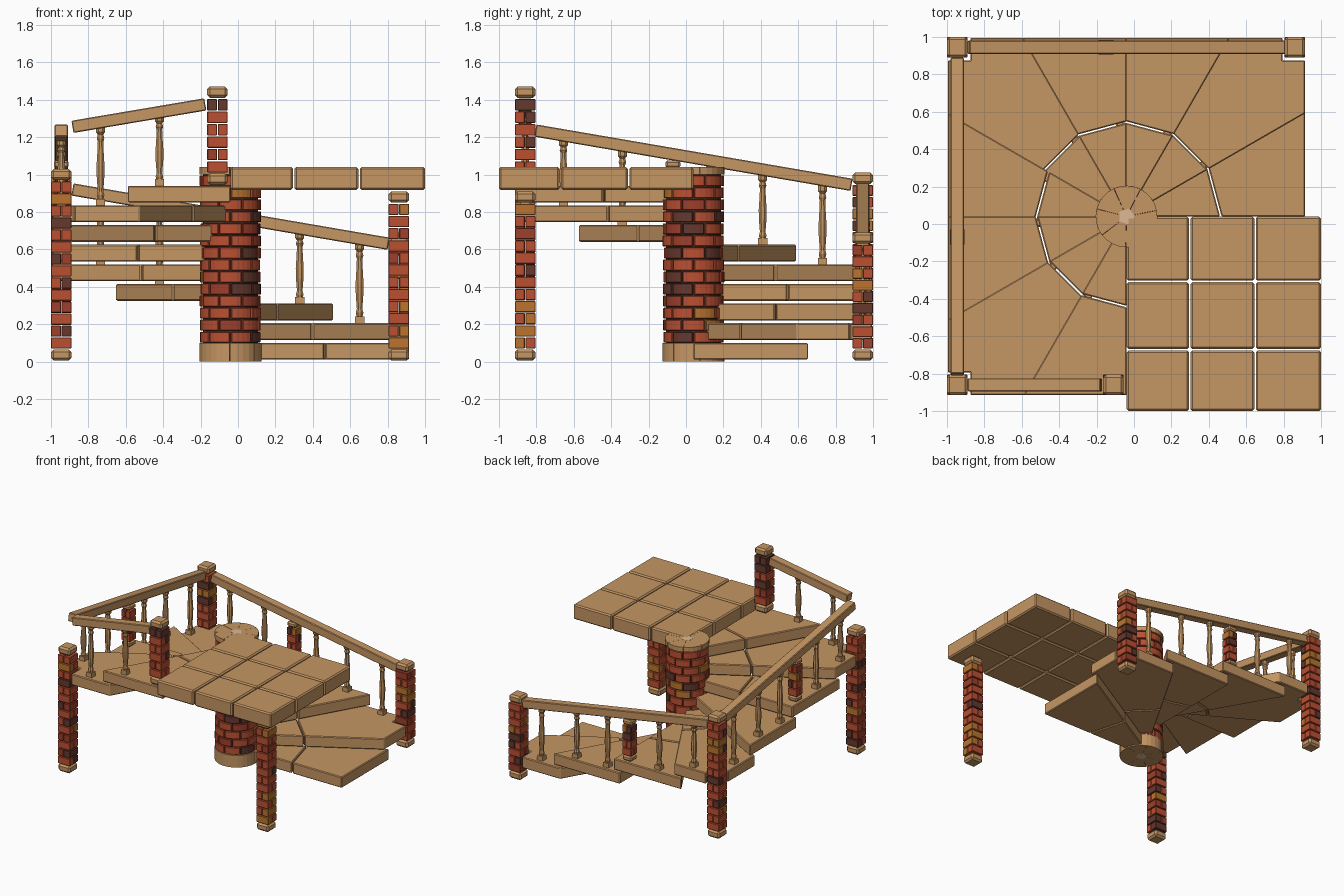
import bpy, bmesh, math, random
from mathutils import Vector

cube = bpy.data.objects.get("Cube")
if cube:
    bpy.data.objects.remove(cube, do_unlink=True)
random.seed(4)


def material(name, rgb):
    m = bpy.data.materials.new(name)
    m.use_nodes = True
    m.diffuse_color = (*rgb, 1)
    m.node_tree.nodes["Principled BSDF"].inputs["Base Color"].default_value = (*rgb, 1)
    return m


MATS = [material("sandy wood", (.56, .305, .125)),
        material("red brick", (.50, .08, .032)),
        material("dark red brick", (.34, .05, .024)),
        material("orange brick", (.50, .175, .028)),
        material("brown brick", (.13, .04, .027)),
        material("dark mortar", (.08, .03, .018)),
        material("pale stone", (.73, .49, .31))]
WOOD, RED, DARK_RED, ORANGE, BROWN, MORTAR, PALE = range(7)

CX, CY = -.04, .04        # axis of the spiral
HALF = .955               # half width of the square stairwell
RISE, THICK = .105, .09


def brick_colour():
    return random.choices([RED, DARK_RED, ORANGE, BROWN], [12, 2, 2, 2])[0]


def prism(bm, pts, z0, z1, mat):
    low = [bm.verts.new((x, y, z0)) for x, y in pts]
    top = [bm.verts.new((x, y, z1)) for x, y in pts]
    n = len(pts)
    faces = [bm.faces.new(low[::-1]), bm.faces.new(top)]
    faces += [bm.faces.new((low[i], low[(i + 1) % n], top[(i + 1) % n], top[i])) for i in range(n)]
    for f in faces:
        f.material_index = mat


def block(bm, x0, x1, y0, y1, z0, z1, mat):
    prism(bm, [(x0, y0), (x1, y0), (x1, y1), (x0, y1)], z0, z1, mat)


def wedge(bm, r0, r1, a0, a1, z0, z1, mat, n=3):
    angles = [a0 + (a1 - a0) * i / n for i in range(n + 1)]
    ring = [(r1, a) for a in angles] + [(r0, a) for a in reversed(angles)]
    prism(bm, [(CX + r * math.cos(a), CY + r * math.sin(a)) for r, a in ring], z0, z1, mat)


def disc(bm, r, n, z0, z1, mat):
    prism(bm, [(CX + r * math.cos(math.tau * i / n), CY + r * math.sin(math.tau * i / n))
               for i in range(n)], z0, z1, mat)


def finish(name, bm, bevel=0, segments=1):
    bmesh.ops.recalc_face_normals(bm, faces=bm.faces)
    me = bpy.data.meshes.new(name)
    bm.to_mesh(me)
    bm.free()
    for m in MATS:
        me.materials.append(m)
    ob = bpy.data.objects.new(name, me)
    bpy.context.collection.objects.link(ob)
    if bevel:
        mod = ob.modifiers.new("soft edges", "BEVEL")
        mod.width, mod.segments, mod.limit_method = bevel, segments, "ANGLE"


def clip(pts, normal, dist):
    # keep the side of a line where normal . p >= dist
    out = []
    for a, b in zip(pts, pts[1:] + pts[:1]):
        da, db = a.dot(normal) - dist, b.dot(normal) - dist
        if da >= 0:
            out.append(a)
        if (da >= 0) != (db >= 0):
            out.append(a.lerp(b, da / (da - db)))
    return out


# Square outline of the stairwell, notched around the corner posts
N = HALF - .12
outline = []
for k in range(4):
    for x, y in ((HALF, N), (N, N), (N, HALF)):
        for _ in range(k):
            x, y = -y, x
        outline.append(Vector((x, y)))

# Winder treads, each an inner and an outer board
for k in range(9):
    a0, a1 = math.radians(30 * k), math.radians(30 * k + 30)
    mid = Vector((math.cos((a0 + a1) / 2), math.sin((a0 + a1) / 2)))
    sector = clip(outline, Vector((-math.sin(a0), math.cos(a0))), 0)
    sector = clip(sector, Vector((math.sin(a1), -math.cos(a1))), -.055 if k < 8 else 0)
    joint = .487 if k < 5 else .465
    inner = clip(clip(sector, mid, .12), -mid, -joint + .004)
    outer = clip(sector, mid, joint + .004)
    bm = bmesh.new()
    z = .01 + RISE * k
    for part in (inner, outer):
        prism(bm, [(p.x + CX, p.y + CY) for p in part], z, z + THICK, WOOD)
    finish(f"tread_{k + 1}", bm, .006)

# Landing of nine slabs
bm = bmesh.new()
XS, YS, G = (-.043, .298, .647, 1.004), (-1.004, -.672, -.307, .043), .004
for x0, x1 in zip(XS, XS[1:]):
    for y0, y1 in zip(YS, YS[1:]):
        block(bm, x0 + G, x1 - G, y0 + G, y1 - G, .918, 1.04, WOOD)
finish("landing_slabs", bm, .01)

# Round central column
bm = bmesh.new()
disc(bm, .147, 24, .02, 1.01, MORTAR)
finish("column_core", bm)
bm = bmesh.new()
ROWS, PER = 14, 8
pitch = .9 / ROWS
for r in range(ROWS):
    for i in range(PER):
        a = math.tau * (i + .5 * (r % 2)) / PER
        z = .102 + r * pitch
        wedge(bm, .13, .161 + random.uniform(-.003, .004), a + .025, a + math.tau / PER - .025,
              z, z + pitch - .007, brick_colour(), 4)
finish("column_bricks", bm, .003)
for name, z0, z1 in (("column_foot", 0, .1), ("column_cap", 1, 1.039)):
    bm = bmesh.new()
    for i in range(7):
        a = math.tau * i / 7 + .2
        wedge(bm, .03, .165, a + .005, a + math.tau / 7 - .005, z0 + .001, z1, WOOD, 4)
    disc(bm, .045, 5, z0, z1 + .001, PALE)
    finish(name, bm)


def post(name, x, y, z0, z1, w=.109, cap=.06):
    # brick courses turned a quarter each row, between two rounded blocks
    bm = bmesh.new()
    h = w / 2
    for za in (z0 + .005, z1 - cap):
        block(bm, x - h, x + h, y - h, y + h, za, za + cap, WOOD)
    finish(name + "_end_blocks", bm, .014 * w / .109)
    bm = bmesh.new()
    lo, hi = z0 + cap + .01, z1 - cap - .001
    rows = max(1, round((hi - lo) / .063))
    step = (hi - lo) / rows
    for r in range(rows):
        za, zb = lo + r * step, lo + (r + 1) * step - .006
        for s in (-1, 1):
            a, b = sorted((s * .002, s * h))
            if r % 2:
                block(bm, x + a, x + b, y - h, y + h, za, zb, brick_colour())
            else:
                block(bm, x - h, x + h, y + a, y + b, za, zb, brick_colour())
    finish(name + "_bricks", bm, .003)


L, R, F, B = -.945, .86, -.86, .945     # post lines
post("landing_post", R, F, 0, .91)
post("back_left_post", R, B, 0, .69)
post("back_right_post", L, B, 0, 1.01)
post("front_right_post", L, F, 0, 1.03)
post("top_post", -.11, F, .94, 1.47)


def rail(name, a, b):
    # sloping square-cut handrail between two centre points
    a, b = Vector(a), Vector(b)
    d = (b - a).normalized()
    side = d.cross(Vector((0, 0, 1))).normalized() * .035
    up = side.cross(d).normalized() * .033
    bm = bmesh.new()
    ends = [[bm.verts.new(p + side * s + up * t) for s, t in ((-1, -1), (1, -1), (1, 1), (-1, 1))]
            for p in (a, b)]
    bm.faces.new(ends[0])
    bm.faces.new(ends[1])
    for i in range(4):
        j = (i + 1) % 4
        bm.faces.new((ends[0][i], ends[0][j], ends[1][j], ends[1][i]))
    finish(name, bm, .005)


rail("back_handrail", (R - .055, B, .63), (L + .06, B, .92))
rail("side_handrail", (L, .885, .945), (L, -.805, 1.235))
rail("front_handrail", (L + .06, F, 1.255), (-.175, F, 1.375))


def tread_top(x, y):
    angle = math.degrees(math.atan2(y - CY, x - CX)) % 360
    return .01 + RISE * int(angle // 30) + THICK


# Turned baluster profile: (radius, fraction of height)
PROFILE = [(.017, .08), (.022, .13), (.016, .18), (.022, .36), (.023, .5), (.018, .68),
           (.016, .8), (.022, .84), (.016, .89), (.026, .92), (.026, 1)]


def baluster(name, x, y, z1):
    z0 = tread_top(x, y)
    bm = bmesh.new()
    block(bm, x - .025, x + .025, y - .025, y + .025, z0, z0 + .035, WOOD)
    rings = [[bm.verts.new((x + r * math.cos(math.tau * i / 8 + .39),
                            y + r * math.sin(math.tau * i / 8 + .39), z0 + t * (z1 - z0)))
              for i in range(8)] for r, t in PROFILE]
    for p, q in zip(rings, rings[1:]):
        for i in range(8):
            bm.faces.new((p[i], p[(i + 1) % 8], q[(i + 1) % 8], q[i]))
    bm.faces.new(rings[-1])
    bm.faces.new(rings[0][::-1])
    finish(name, bm)


# Balusters and short brick posts below the three handrails
SLOPE = .29 / 1.68
for i, t in enumerate((.65, .33, .05, -.42, -.735)):
    baluster(f"back_baluster_{i + 1}", t, B, .61 + SLOPE * (.8 - t))
    baluster(f"side_baluster_{i + 1}", L, t + .08, .92 + SLOPE * (.8 - t))
for i, x in enumerate((-.735, -.42)):
    baluster(f"front_baluster_{i + 1}", x, F, 1.235 + SLOPE * (x - L - .06))
post("back_short_post", -.15, B, .415, .755, .08, .04)
post("side_short_post", L, -.07, .73, 1.075, .08, .04)
